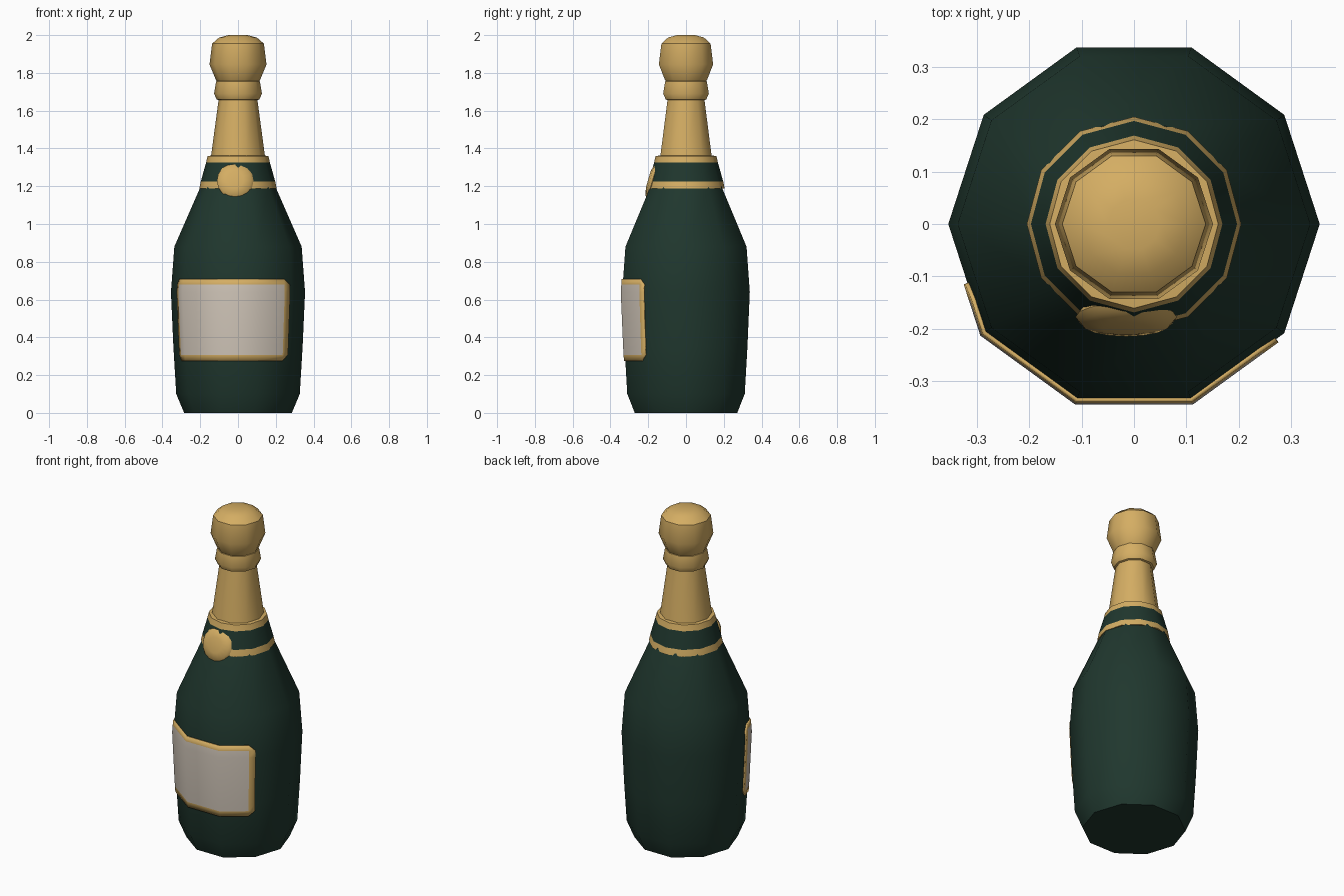
import bpy, bmesh, math
from mathutils import Matrix, Vector

if "Cube" in bpy.data.objects:
    bpy.data.objects.remove(bpy.data.objects["Cube"])


def material(name, rgb):
    m = bpy.data.materials.new(name)
    m.diffuse_color = (*rgb, 1)
    m.use_nodes = True
    m.node_tree.nodes["Principled BSDF"].inputs["Base Color"].default_value = m.diffuse_color
    return m


GREEN = material("bottle green", (0.014, 0.038, 0.027))
GOLD = material("gold foil", (0.66, 0.42, 0.125))
CREAM = material("label cream", (0.63, 0.56, 0.48))


def finish(name, bm, mats, angle=40):
    me = bpy.data.meshes.new(name)
    bm.to_mesh(me)
    bm.free()
    for m in mats:
        me.materials.append(m)
    ob = bpy.data.objects.new(name, me)
    bpy.context.collection.objects.link(ob)
    bpy.ops.object.select_all(action='DESELECT')
    bpy.context.view_layer.objects.active = ob
    ob.select_set(True)
    bpy.ops.object.shade_smooth_by_angle(angle=math.radians(angle))
    return ob


def lathe(name, profile, sides, mats, pick=None, matrix=None):
    """Stack of polygon rings, closed at both ends; pick(z) gives the material index."""
    bm = bmesh.new()
    rings = [[bm.verts.new((r * math.cos(math.tau * i / sides),
                            r * math.sin(math.tau * i / sides), z))
              for i in range(sides)] for r, z in profile]
    for a, b in zip(rings, rings[1:]):
        for i in range(sides):
            j = (i + 1) % sides
            bm.faces.new((a[i], a[j], b[j], b[i]))
    bm.faces.new(rings[0][::-1])
    bm.faces.new(rings[-1])
    if pick:
        for f in bm.faces:
            f.material_index = pick(f.calc_center_median().z)
    if matrix:
        bm.transform(matrix)
    return finish(name, bm, mats)


# Glass body
BODY = [(0.285, 0), (0.327, 0.1), (0.342, 0.35), (0.355, 0.64), (0.337, 0.88), (0.197, 1.2)]
lathe("bottle_body", BODY, 10, [GREEN])

# Shoulder foil: gold stripe, green band, gold stripe
lathe("shoulder_band",
      [(0.205, 1.187), (0.197, 1.225), (0.169, 1.325), (0.161, 1.36), (0.14, 1.362)],
      12, [GOLD, GREEN], lambda z: 1 if 1.23 < z < 1.32 else 0)

# Foil neck, wire collar and cork
lathe("neck_foil", [(0.144, 1.35), (0.101, 1.67)], 10, [GOLD])
lathe("collar", [(0.1, 1.655), (0.113, 1.66), (0.127, 1.69), (0.116, 1.755), (0.1, 1.76)],
      10, [GOLD])
lathe("cork_cap", [(0.104, 1.745), (0.118, 1.765), (0.151, 1.845), (0.137, 1.955),
                   (0.1, 1.987), (0.05, 2.0)], 10, [GOLD])

# Domed medallion leaning on the shoulder
lean = Matrix.Translation((-0.015, -0.174, 1.228)) @ Matrix.Rotation(math.radians(74), 4, 'X')
lathe("medallion", [(0.085, -0.012), (0.097, 0.004), (0.085, 0.018), (0.045, 0.027)],
      16, [GOLD], matrix=lean)


# Label wrapped over the body facets
def on_body(deg, z, lift):
    for (r0, z0), (r1, z1) in zip(BODY, BODY[1:]):
        if z0 <= z <= z1:
            r = r0 + (r1 - r0) * (z - z0) / (z1 - z0)
    r += lift
    off = math.radians(deg % 36 - 18)
    d = r * math.cos(math.pi / 10) / math.cos(off)
    a = math.radians(deg)
    return Vector((d * math.cos(a), d * math.sin(a), z))


bm = bmesh.new()
cols = [199.5, 205, 216, 252, 288, 315, 320.7]
rows = [0.275, 0.307, 0.35, 0.64, 0.68, 0.71]
LC, LR = len(cols) - 1, len(rows) - 1
front = [[bm.verts.new(on_body(c, z, 0.008)) for c in cols] for z in rows]
for j in range(LR):
    for i in range(LC):
        quad = [(j, i), (j, i + 1), (j + 1, i + 1), (j + 1, i)]
        # clipped corners
        quad = [q for q in quad if not (q[0] in (0, LR) and q[1] in (0, LC))]
        f = bm.faces.new([front[a][b] for a, b in quad])
        f.material_index = 0 if i in (0, LC - 1) or j in (0, LR - 1) else 1
bmesh.ops.delete(bm, geom=[v for v in bm.verts if not v.link_faces], context='VERTS')
label = finish("label", bm, [GOLD, CREAM])
thick = label.modifiers.new("thickness", 'SOLIDIFY')
thick.thickness = 0.009
thick.offset = -1
